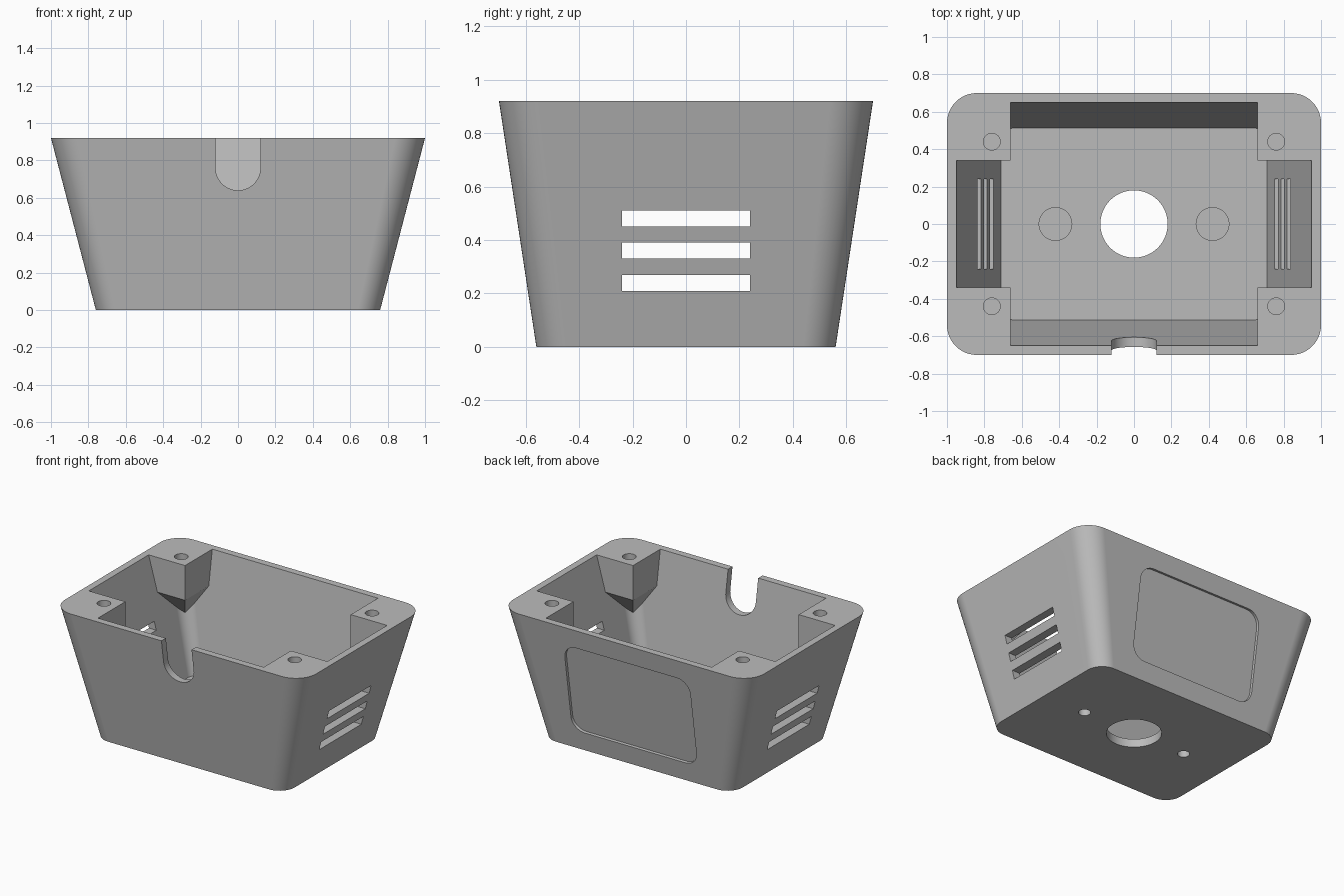
import bpy
import bmesh
import math
from mathutils import Matrix, Vector

old = bpy.data.objects.get("Cube")
if old:
    bpy.data.objects.remove(old, do_unlink=True)

HEIGHT = 0.92
FLOOR = 0.06
WALL = 0.05

grey = bpy.data.materials.new("plain grey")
grey.use_nodes = True
colour = (0.5, 0.5, 0.5, 1)
grey.diffuse_color = colour
grey.node_tree.nodes["Principled BSDF"].inputs["Base Color"].default_value = colour


def finish(bm, name):
    bmesh.ops.recalc_face_normals(bm, faces=bm.faces)
    mesh = bpy.data.meshes.new(name)
    bm.to_mesh(mesh)
    bm.free()
    mesh.materials.append(grey)
    obj = bpy.data.objects.new(name, mesh)
    bpy.context.collection.objects.link(obj)
    return obj


def rounded_outline(half_x, half_y, radius, steps=12):
    """Corner arcs of a rounded rectangle, counter-clockwise."""
    points = []
    for quarter, (sx, sy) in enumerate([(1, 1), (-1, 1), (-1, -1), (1, -1)]):
        for i in range(steps + 1):
            a = (quarter + i / steps) * math.pi / 2
            points.append((sx * (half_x - radius) + radius * math.cos(a),
                           sy * (half_y - radius) + radius * math.sin(a)))
    return points


def loft(name, low, z_low, high, z_high):
    """Solid between two outlines with the same number of points."""
    bm = bmesh.new()
    a = [bm.verts.new((x, y, z_low)) for x, y in low]
    b = [bm.verts.new((x, y, z_high)) for x, y in high]
    n = len(a)
    for i in range(n):
        j = (i + 1) % n
        bm.faces.new((a[i], a[j], b[j], b[i]))
    bm.faces.new(a[::-1])
    bm.faces.new(b)
    return finish(bm, name)


def box(name, centre, size):
    bm = bmesh.new()
    bmesh.ops.create_cube(bm, size=1, matrix=Matrix.Translation(centre) @ Matrix.Diagonal((*size, 1)))
    return finish(bm, name)


def cylinder(name, x, y, z_low, z_high, radius, sides=48):
    ring = [(x + radius * math.cos(2 * math.pi * i / sides),
             y + radius * math.sin(2 * math.pi * i / sides)) for i in range(sides)]
    return loft(name, ring, z_low, ring, z_high)


def combine(target, tool, operation="DIFFERENCE"):
    mod = target.modifiers.new("combine", "BOOLEAN")
    mod.operation = operation
    mod.solver = "EXACT"
    mod.object = tool
    bpy.context.view_layer.objects.active = target
    bpy.ops.object.modifier_apply(modifier=mod.name)
    bpy.data.objects.remove(tool, do_unlink=True)


# Tapered outer body
housing = loft("housing", rounded_outline(0.76, 0.56, 0.12), 0,
               rounded_outline(1.0, 0.7, 0.16), HEIGHT)

# Cavity, continued a little above the rim at the same slope
rise = 0.1
grow = rise / (HEIGHT - FLOOR)
cavity = loft("cavity", rounded_outline(0.71, 0.513, 0.07), FLOOR,
              rounded_outline(0.95 + 0.24 * grow, 0.65 + 0.137 * grow, 0.11 + 0.04 * grow),
              HEIGHT + rise)

# Corner posts with pointed undersides are left standing in the cavity
for sx in (-1, 1):
    for sy in (-1, 1):
        bm = bmesh.new()
        for z in (0.67, 1.2):
            for x in (0.66, 1.3):
                for y in (0.34, 1.0):
                    bm.verts.new((sx * x, sy * y, z))
        bm.verts.new((sx * 0.82, sy * 0.57, 0.44))
        bmesh.ops.convex_hull(bm, input=bm.verts)
        combine(cavity, finish(bm, "corner_post"))
combine(housing, cavity)

# Screw holes in the corner posts
for sx in (-1, 1):
    for sy in (-1, 1):
        combine(housing, cylinder("post_hole", sx * 0.76, sy * 0.44, 0.68, 1.0, 0.045, 32))

# Floor bosses with blind holes from below, and the central opening
for sx in (-1, 1):
    combine(housing, cylinder("floor_boss", sx * 0.42, 0, 0.03, 0.16, 0.09), "UNION")
    combine(housing, cylinder("boss_hole", sx * 0.42, 0, -0.1, 0.12, 0.04, 32))
combine(housing, cylinder("floor_opening", 0, 0, -0.1, 0.3, 0.18, 64))

# Vent slots through both end walls
for z in (0.24, 0.36, 0.48):
    combine(housing, box("vent_slot", (0, 0, z), (2.4, 0.48, 0.06)))

# Round-bottomed cable notch in the front wall
steps = 32
notch = [(0.12 * math.cos(math.pi * i / steps), 0.76 - 0.12 * math.sin(math.pi * i / steps))
         for i in range(steps + 1)]
notch += [(-0.12, 1.1), (0.12, 1.1)]
cutter = loft("cable_notch", notch, 0.5, notch, 0.85)
cutter.data.transform(Matrix.Rotation(math.pi / 2, 4, "X"))
combine(housing, cutter)

# Shallow rounded panel recess, square to the sloping back wall
panel = rounded_outline(0.5, 0.328, 0.1)
cutter = loft("back_recess", panel, -0.02, panel, 0.1)
tilt = math.atan2(0.14, HEIGHT)
mid = Vector((0, 0.56 + 0.14 / 2, HEIGHT / 2))
cutter.data.transform(Matrix.Translation(mid) @ Matrix.Rotation(-math.pi / 2 - tilt, 4, "X"))
combine(housing, cutter)

# Smooth corners with crisp edges
bpy.ops.object.select_all(action="DESELECT")
housing.select_set(True)
bpy.context.view_layer.objects.active = housing
bpy.ops.object.shade_smooth_by_angle(angle=math.radians(25))
weighted = housing.modifiers.new("even_shading", "WEIGHTED_NORMAL")
weighted.keep_sharp = True
